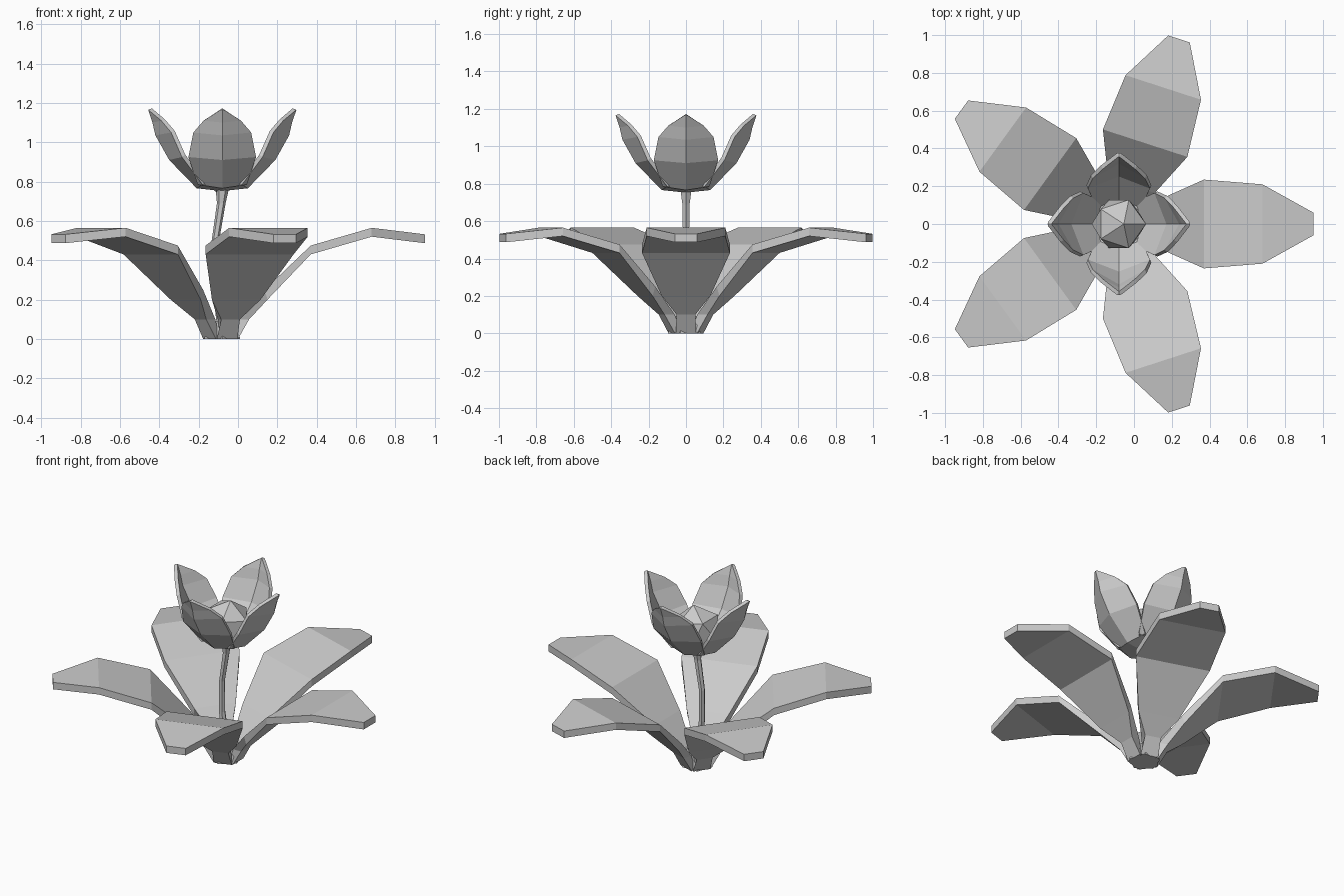
import bpy
import bmesh
from math import cos, sin, radians
from mathutils import Matrix

cube = bpy.data.objects.get("Cube")
if cube:
    bpy.data.objects.remove(cube)

CENTRE = Matrix.Translation((-0.08, 0, 0))

grey = bpy.data.materials.new("plain grey")
grey.use_nodes = True
grey.diffuse_color = (0.6, 0.6, 0.6, 1)
bsdf = grey.node_tree.nodes["Principled BSDF"]
bsdf.inputs["Base Color"].default_value = grey.diffuse_color
bsdf.inputs["Roughness"].default_value = 0.8


def finish(bm, name, angle=0):
    """Turn a bmesh into a flat shaded object around the plant's axis."""
    bmesh.ops.recalc_face_normals(bm, faces=bm.faces)
    mesh = bpy.data.meshes.new(name)
    bm.to_mesh(mesh)
    bm.free()
    mesh.materials.append(grey)
    obj = bpy.data.objects.new(name, mesh)
    obj.matrix_world = CENTRE @ Matrix.Rotation(radians(angle), 4, "Z")
    bpy.context.collection.objects.link(obj)
    return obj


def loft(rings):
    """Skin closed rings of points and cap both ends."""
    bm = bmesh.new()
    loops = [[bm.verts.new(p) for p in ring] for ring in rings]
    n = len(loops[0])
    for a, b in zip(loops, loops[1:]):
        for i in range(n):
            j = (i + 1) % n
            bm.faces.new((a[i], a[j], b[j], b[i]))
    bm.faces.new(loops[0])
    bm.faces.new(loops[-1])
    return bm


# Leaves: half width, underside (radius, height), upper side (radius, height)
LEAF = [
    (0.055, (0.08, 0), (0.03, 0)),
    (0.05, (0.137, 0.1), (0.08, 0.1)),
    (0.13, (0.23, 0.2), (0.215, 0.25)),
    (0.235, (0.45, 0.43), (0.45, 0.475)),
    (0.21, (0.76, 0.52), (0.76, 0.565)),
    (0.06, (1.03, 0.487), (1.03, 0.532)),
]
for k in range(5):
    rings = []
    for i, (w, (rb, zb), (rt, zt)) in enumerate(LEAF):
        wt = w * 0.4 if i == 0 else w
        rings.append([(rb, -w, zb), (rb, w, zb), (rt, wt, zt), (rt, -wt, zt)])
    finish(loft(rings), f"leaf_{k + 1}", 72 * k)

# Root block joining the leaves
bm = bmesh.new()
bmesh.ops.create_cone(bm, cap_ends=True, segments=5, radius1=0.095, radius2=0.08, depth=0.09,
                      matrix=Matrix.Translation((0, 0, 0.045)) @ Matrix.Rotation(radians(36), 4, "Z"))
finish(bm, "root_block")

# Bent stem: offset, height, radius
STEM = [(0, 0.05, 0.025), (-0.035, 0.3, 0.02), (-0.035, 0.5, 0.019),
        (-0.005, 0.69, 0.022), (0, 0.765, 0.034)]
finish(loft([[(x + r * cos(radians(60 * i)), r * sin(radians(60 * i)), z) for i in range(6)]
             for x, z, r in STEM]), "stem")

# Cupped petals: midline (radius, height), edge (half width, radius, height)
PETAL = [
    ((0.0, 0.752), (0.03, 0.0, 0.755)),
    ((0.13, 0.766), (0.125, 0.1, 0.785)),
    ((0.27, 0.91), (0.172, 0.205, 0.925)),
    ((0.34, 1.035), (0.147, 0.26, 1.05)),
    ((0.355, 1.1), (0.095, 0.31, 1.11)),
    ((0.377, 1.165), (0.012, 0.374, 1.163)),
]
for k in range(4):
    bm = bmesh.new()
    rows = [[bm.verts.new(p) for p in ((er, -w, ez), (mr, 0, mz), (er, w, ez))]
            for (mr, mz), (w, er, ez) in PETAL]
    for a, b in zip(rows, rows[1:]):
        for i in range(2):
            bm.faces.new((a[i], a[i + 1], b[i + 1], b[i]))
    bmesh.ops.recalc_face_normals(bm, faces=bm.faces)
    bm.faces.ensure_lookup_table()
    # Face the outer side away from the axis before thickening inward
    if bm.faces[4].normal.x < 0:
        bmesh.ops.reverse_faces(bm, faces=bm.faces)
    outer = [(v, v.normal.copy()) for v in bm.verts]
    bm.normal_update()
    outer = {v: v.co - v.normal * 0.022 for v in bm.verts}
    inner = {v: bm.verts.new(co) for v, co in outer.items()}
    rim = [e for e in bm.edges if e.is_boundary]
    for f in list(bm.faces):
        bm.faces.new([inner[v] for v in reversed(f.verts)])
    for e in rim:
        a, b = e.verts
        bm.faces.new((a, b, inner[b], inner[a]))
    finish(bm, f"petal_{k + 1}", 90 * k)

# Faceted bud in the middle of the bloom
bm = bmesh.new()
bmesh.ops.create_icosphere(bm, subdivisions=1, radius=0.15,
                           matrix=Matrix.Translation((0, 0, 0.89)) @ Matrix.Rotation(radians(10), 4, "Y"))
finish(bm, "bud")
